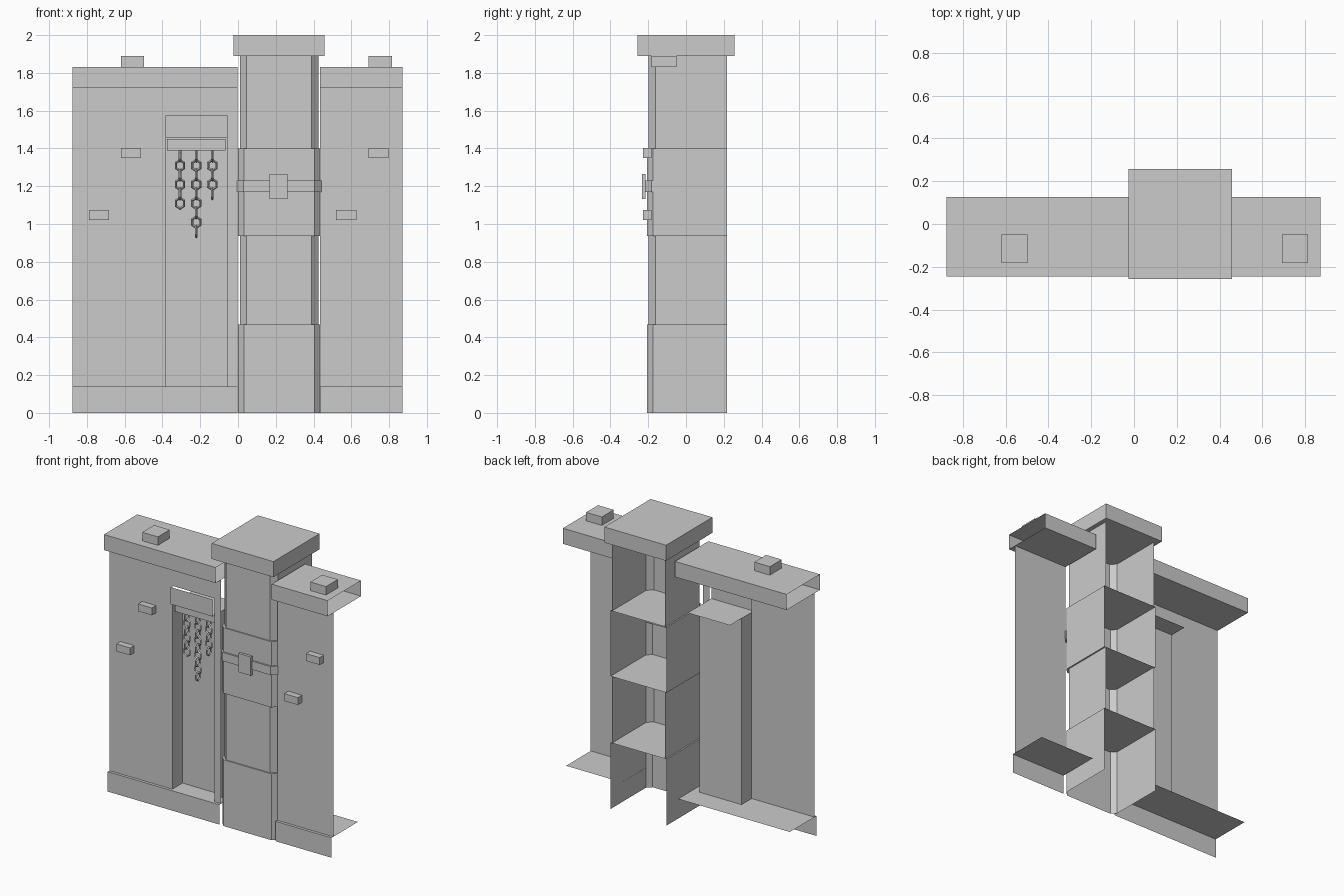
import bpy
import math
from mathutils import Vector

if "Cube" in bpy.data.objects:
    bpy.data.objects.remove(bpy.data.objects["Cube"])


def mesh(name, verts, faces):
    me = bpy.data.meshes.new(name)
    me.from_pydata([tuple(v) for v in verts], [], faces)
    ob = bpy.data.objects.new(name, me)
    bpy.context.collection.objects.link(ob)
    return ob


def sweep(name, pts, vec, caps=(), closed=False):
    """Extrude a polyline along vec; caps may hold 0 (start) and 1 (end)."""
    n = len(pts)
    a = [Vector(p) for p in pts]
    verts = a + [p + Vector(vec) for p in a]
    faces = [(i, (i + 1) % n, (i + 1) % n + n, i + n)
             for i in range(n if closed else n - 1)]
    if 0 in caps:
        faces.append(tuple(range(n))[::-1])
    if 1 in caps:
        faces.append(tuple(range(n, 2 * n)))
    return mesh(name, verts, faces)


def box(name, x0, x1, y0, y1, z0, z1):
    pts = [(x0, y0, z0), (x1, y0, z0), (x1, y1, z0), (x0, y1, z0)]
    return sweep(name, pts, (0, 0, z1 - z0), (0, 1), True)


WALL_Y, BASE_Y = -0.183, -0.203
NX0, NX1, NTOP = -0.385, -0.055, 1.455   # niche

# Walls: open-ended coping, plinth with ledge
for side, x0, x1 in (("left", -0.875, -0.003), ("right", 0.435, 0.872)):
    w = (x1 - x0, 0, 0)
    sweep(side + "_coping", [(x0, -0.245, 1.72), (x0, 0.127, 1.72),
                             (x0, 0.127, 1.83), (x0, -0.245, 1.83)], w, closed=True)
    sweep(side + "_plinth", [(x0, BASE_Y, 0), (x0, BASE_Y, 0.14), (x0, 0.092, 0.14)], w)


def wall(name, x0, x1, z0, z1):
    sweep(name, [(x0, WALL_Y, z0), (x1, WALL_Y, z0)], (0, 0, z1 - z0))


wall("right_wall", 0.435, 0.872, 0.14, 1.72)
wall("left_wall", -0.875, NX0, 0.14, 1.72)
wall("left_wall_jamb", NX1, -0.003, 0.14, 1.72)
wall("left_wall_header", NX0, NX1, 1.575, 1.72)

# Niche recess, lintel and chain bar
sweep("niche_recess", [(NX0, WALL_Y, 0.14), (NX0, -0.07, 0.14),
                       (NX1, -0.07, 0.14), (NX1, WALL_Y, 0.14)], (0, 0, NTOP - 0.14))
sweep("niche_lintel", [(NX0, -0.205, 1.575), (NX0, -0.205, NTOP), (NX0, 0.06, NTOP)],
      (NX1 - NX0, 0, 0))
box("chain_bar", -0.375, -0.065, -0.165, -0.095, 1.39, 1.45)

# Chains of low-poly links turned alternately
for x, count in ((-0.307, 6), (-0.221, 9), (-0.136, 5)):
    for i in range(count):
        turn = 0 if i % 2 else math.pi / 2
        bpy.ops.mesh.primitive_torus_add(
            major_segments=6, minor_segments=4, major_radius=0.026, minor_radius=0.007,
            location=(x, -0.13, 1.36 - 0.05 * i), rotation=(math.pi / 2, 0, turn))
        link = bpy.context.object
        link.name = "chain_link"
        # Point the hexagon upwards
        for v in link.data.vertices:
            v.co.x, v.co.y = v.co.y * 0.95, v.co.x * 1.1

# Raised bricks on the walls and blocks on the coping
for x, z in ((-0.62, 1.35), (-0.79, 1.022), (0.69, 1.35), (0.52, 1.022)):
    box("raised_brick", x, x + 0.107, -0.228, WALL_Y, z, z + 0.052)
for x in (-0.62, 0.692):
    box("coping_block", x, x + 0.122, -0.182, -0.05, 1.83, 1.89)

# Pillar: open at the back, chamfered front corners, shelves between sections
CX = 0.2175


def pillar_profile(half, front, chamfer, back, z):
    fx = half - chamfer
    return [(CX - half, back, z), (CX - half, front + chamfer, z), (CX - fx, front, z),
            (CX + fx, front, z), (CX + half, front + chamfer, z), (CX + half, back, z)]


for name, half, front, chamfer, z0, z1, caps in (
        ("pillar_base", 0.2185, -0.206, 0.032, 0, 0.468, (1,)),
        ("pillar_lower_shaft", 0.208, -0.198, 0.036, 0.468, 0.937, ()),
        ("pillar_collar", 0.2185, -0.206, 0.032, 0.937, 1.4, (0, 1)),
        ("pillar_upper_shaft", 0.208, -0.198, 0.036, 1.4, 1.89, ())):
    sweep(name, pillar_profile(half, front, chamfer, 0.218, z0), (0, 0, z1 - z0), caps)
box("pillar_cap", -0.025, 0.457, -0.258, 0.258, 1.89, 2.0)

# Band around the collar front with a buckle plate
sweep("collar_band", pillar_profile(0.2235, -0.218, 0.035, -0.173, 1.17),
      (0, 0, 0.06), (0, 1), True)
box("buckle_plate", 0.168, 0.262, -0.232, -0.214, 1.132, 1.265)
